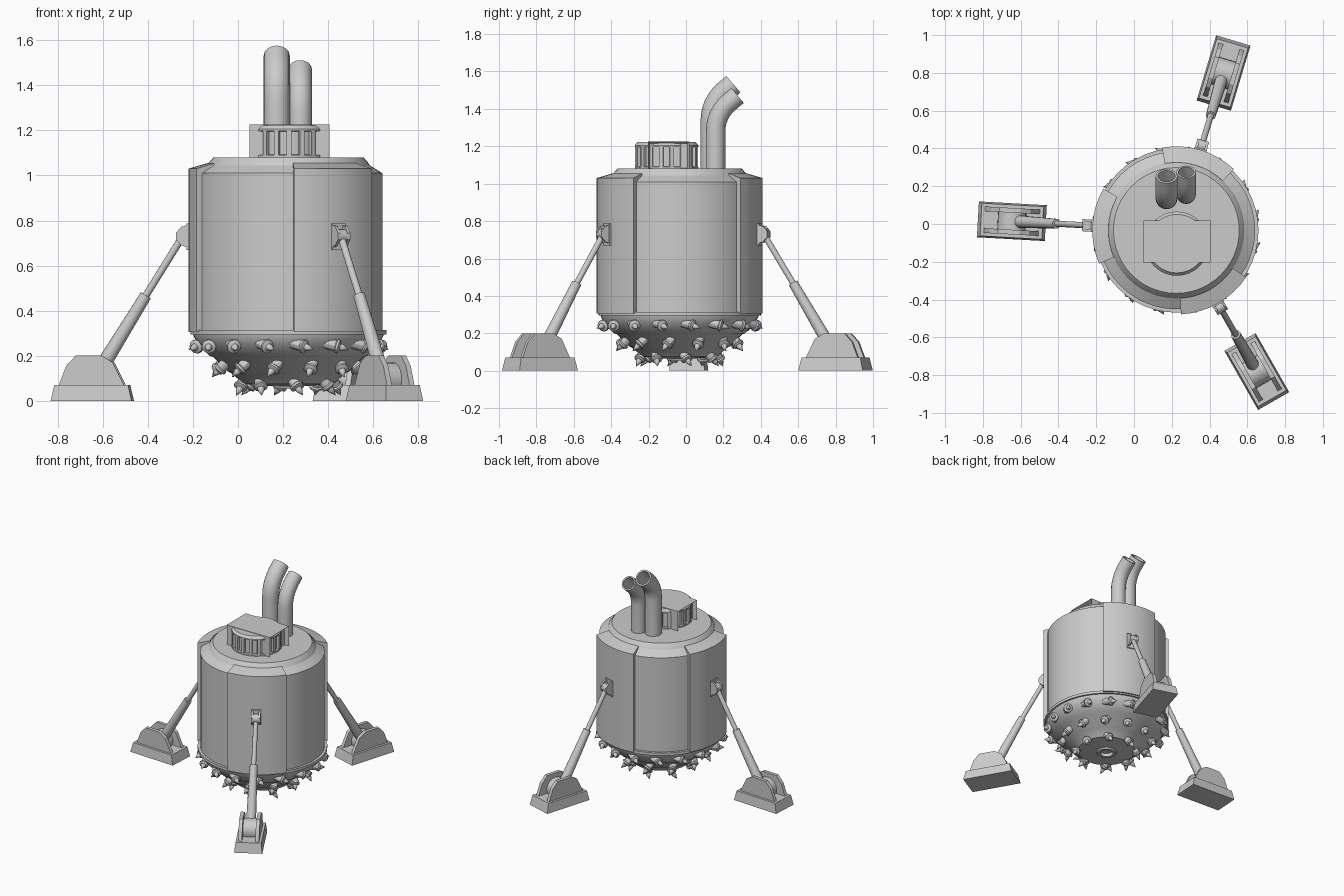
import bpy, bmesh
from math import sin, cos, pi, radians
from mathutils import Vector, Matrix

if "Cube" in bpy.data.objects:
    bpy.data.objects.remove(bpy.data.objects["Cube"])

C = Vector((0.224, -0.034, 0))
CENTER = Matrix.Translation(C)


def finish(name, bm, matrix=Matrix(), smooth=True):
    bmesh.ops.remove_doubles(bm, verts=bm.verts, dist=1e-5)
    bmesh.ops.recalc_face_normals(bm, faces=bm.faces)
    me = bpy.data.meshes.new(name)
    bm.to_mesh(me)
    bm.free()
    ob = bpy.data.objects.new(name, me)
    bpy.context.collection.objects.link(ob)
    ob.matrix_world = matrix
    if smooth:
        bpy.ops.object.select_all(action='DESELECT')
        bpy.context.view_layer.objects.active = ob
        ob.select_set(True)
        bpy.ops.object.shade_smooth_by_angle(angle=radians(30))
    return ob


def skin(bm, rings, wrap=True):
    n = len(rings[0])
    for a, b in zip(rings, rings[1:]):
        for i in range(n if wrap else n - 1):
            j = (i + 1) % n
            bm.faces.new((a[i], a[j], b[j], b[i]))


def lathe(name, prof, matrix=CENTER, n=48):
    bm = bmesh.new()
    rings = [[bm.verts.new((r * cos(2 * pi * i / n), r * sin(2 * pi * i / n), z))
              for i in range(n)] for r, z in prof]
    skin(bm, rings)
    bmesh.ops.dissolve_degenerate(bm, dist=1e-5, edges=bm.edges)
    return finish(name, bm, matrix)


def sector(name, prof, a0, a1, matrix=CENTER, n=8):
    bm = bmesh.new()
    rings = []
    for i in range(n + 1):
        a = radians(a0 + (a1 - a0) * i / n)
        rings.append([bm.verts.new((r * cos(a), r * sin(a), z)) for r, z in prof])
    skin(bm, rings)
    bm.faces.new(rings[0])
    bm.faces.new(rings[-1])
    return finish(name, bm, matrix)


def rod(name, p, q, r1, r2, matrix, n=16):
    p, q = Vector(p), Vector(q)
    d = q - p
    bm = bmesh.new()
    bmesh.ops.create_cone(bm, cap_ends=True, segments=n, radius1=r1, radius2=r2, depth=d.length,
                          matrix=Matrix.Translation((p + q) / 2) @ d.to_track_quat('Z', 'Y').to_matrix().to_4x4())
    return finish(name, bm, matrix)


def prism(name, pts, y0, y1, matrix):
    # outline in local x,z pushed along y
    bm = bmesh.new()
    rings = [[bm.verts.new((x, y, z)) for x, z in pts] for y in (y0, y1)]
    skin(bm, rings)
    bm.faces.new(rings[0])
    bm.faces.new(rings[1])
    return finish(name, bm, matrix, False)


def block(name, lo, hi, matrix=Matrix(), top=1.0):
    bm = bmesh.new()
    bmesh.ops.create_cube(bm, size=1)
    lo, hi = Vector(lo), Vector(hi)
    for v in bm.verts:
        s = top if v.co.z > 0 else 1
        d = hi - lo
        v.co = (lo + hi) / 2 + Vector((v.co.x * s * d.x, v.co.y * s * d.y, v.co.z * d.z))
    return finish(name, bm, matrix, False)


# main drum with chamfered lid
lathe("body", [(0, .295), (.435, .295), (.435, .315), (.417, .315), (.417, 1.01), (.36, 1.045),
               (.355, 1.055), (.333, 1.08), (0, 1.08)])

# stepped cutting head with a central socket
lathe("cutting_head", [(0, .31), (.425, .31), (.42, .285), (.40, .25), (.35, .20), (.335, .195), (.27, .13),
                       (.255, .125), (.20, .075), (.07, .065), (.065, .055), (.045, .055), (.045, .08), (0, .08)])

# cutting teeth, one shared shape in three rows
tooth = lathe("tooth", [(0, -.03), (.026, -.03), (.026, .025), (.033, .03), (.033, .04), (.017, .048),
                        (.015, .06), (0, .092)], n=12)
mesh = tooth.data
bpy.data.objects.remove(tooth)
# count, radius, height, outward, tangential, down
rows = [(16, .395, .25, .55, .75, .25), (12, .30, .165, .60, -.50, .75), (8, .20, .09, .50, .55, .9)]
for k, (n, r, z, out, tan, down) in enumerate(rows):
    for i in range(n):
        a = 2 * pi * (i + .5 * (k % 2)) / n + .1
        u, t = Vector((cos(a), sin(a), 0)), Vector((-sin(a), cos(a), 0))
        d = out * u + tan * t - Vector((0, 0, down))
        ob = bpy.data.objects.new(f"tooth_{k + 1}_{i + 1}", mesh)
        bpy.context.collection.objects.link(ob)
        ob.matrix_world = (Matrix.Translation(C + u * r + Vector((0, 0, z)))
                           @ d.to_track_quat('Z', 'Y').to_matrix().to_4x4()
                           @ Matrix.Scale(.95, 4))

# three legs, each with wall panel, mount, strut and foot
CHEEK = [(.145, .07), (.112, .155), (.07, .20), (-.045, .20), (-.095, .17), (-.145, .07)]
for name, ang, dist in (("left", 176.8, .872), ("back", 73.3, .87), ("front", -60.3, .86)):
    M = CENTER @ Matrix.Rotation(radians(ang), 4, 'Z')
    sector(name + "_wall_panel", [(.38, .305), (.445, .305), (.445, 1.03), (.36, 1.055)], -26.5, 26.5, M)
    block(name + "_mount_plate", (.43, -.034, .67), (.452, .034, .787), M)
    for s in (-1, 1):
        prism(name + "_mount_lug", [(.445, .68), (.475, .69), (.498, .715), (.498, .745), (.475, .772), (.445, .78)],
              s * .018, s * .032, M)
    rod(name + "_mount_pin", (.468, -.022, .73), (.468, .022, .73), .03, .03, M)
    rod(name + "_upper_strut", (.47, 0, .73), (.66, 0, .425), .016, .016, M)
    rod(name + "_lower_strut", (.634, 0, .468), (dist - .012, 0, .10), .026, .034, M)
    block(name + "_foot_base", (dist - .18, -.095, 0), (dist + .18, .095, .07), M, .91)
    for s in (-1, 1):
        prism(name + "_foot_cheek", [(dist + x, z) for x, z in CHEEK], s * .045, s * .07, M)
    rod(name + "_foot_pivot", (dist, -.05, .095), (dist, .05, .095), .075, .075, M, 24)

# ribbed vent drum on the lid
V = Matrix.Translation((.227, -.104, 0))
lathe("vent_drum", [(0, 1.07), (.17, 1.07), (.17, 1.09), (.152, 1.092), (.152, 1.195), (.17, 1.197),
                    (.17, 1.205), (.155, 1.222), (0, 1.222)], V, 32)
for i in range(18):
    block("vent_rib", (.14, -.011, 1.08), (.168, .011, 1.20), V @ Matrix.Rotation(i * pi / 9 + pi / 18, 4, 'Z'))

# rectangular housing across the vent, with recessed ends
bm = bmesh.new()
bmesh.ops.create_cube(bm, size=1)
for v in bm.verts:
    v.co = Vector((.228 + v.co.x * .354, -.093 + v.co.y * .222, 1.149 + v.co.z * .152))
bm.normal_update()
ends = [f for f in bm.faces if abs(f.normal.x) > .9]
bmesh.ops.inset_individual(bm, faces=ends, thickness=.015)
for f in ends:
    push = -.03 if f.normal.x > 0 else .03
    for v in f.verts:
        v.co.x += push
finish("vent_housing", bm, smooth=False)


# bent exhaust pipes, hollow at the mouth
def pipe(name, x, y, r, z_bend, R, tail, n=16):
    path = [(y, 1.07, 0)]
    for i in range(7):
        t = radians(50) * i / 6
        path.append((y + R * (1 - cos(t)), z_bend + R * sin(t), t))
    t = radians(50)
    py, pz, _ = path[-1]
    path.append((py + tail * sin(t), pz + tail * cos(t), t))
    stations = [(p, r) for p in path] + [(p, r * .8) for p in path[:2:-1]]
    bm = bmesh.new()
    rings = []
    for (py, pz, t), q in stations:
        rings.append([bm.verts.new((x + q * cos(2 * pi * i / n), py + q * sin(2 * pi * i / n) * cos(t),
                                    pz - q * sin(2 * pi * i / n) * sin(t))) for i in range(n)])
    skin(bm, rings)
    bm.faces.new(rings[0])
    bm.faces.new(rings[-1])
    return finish(name, bm)


pipe("tall_exhaust", .172, .136, .058, 1.34, .20, .06)
pipe("short_exhaust", .276, .158, .052, 1.28, .20, .06)
